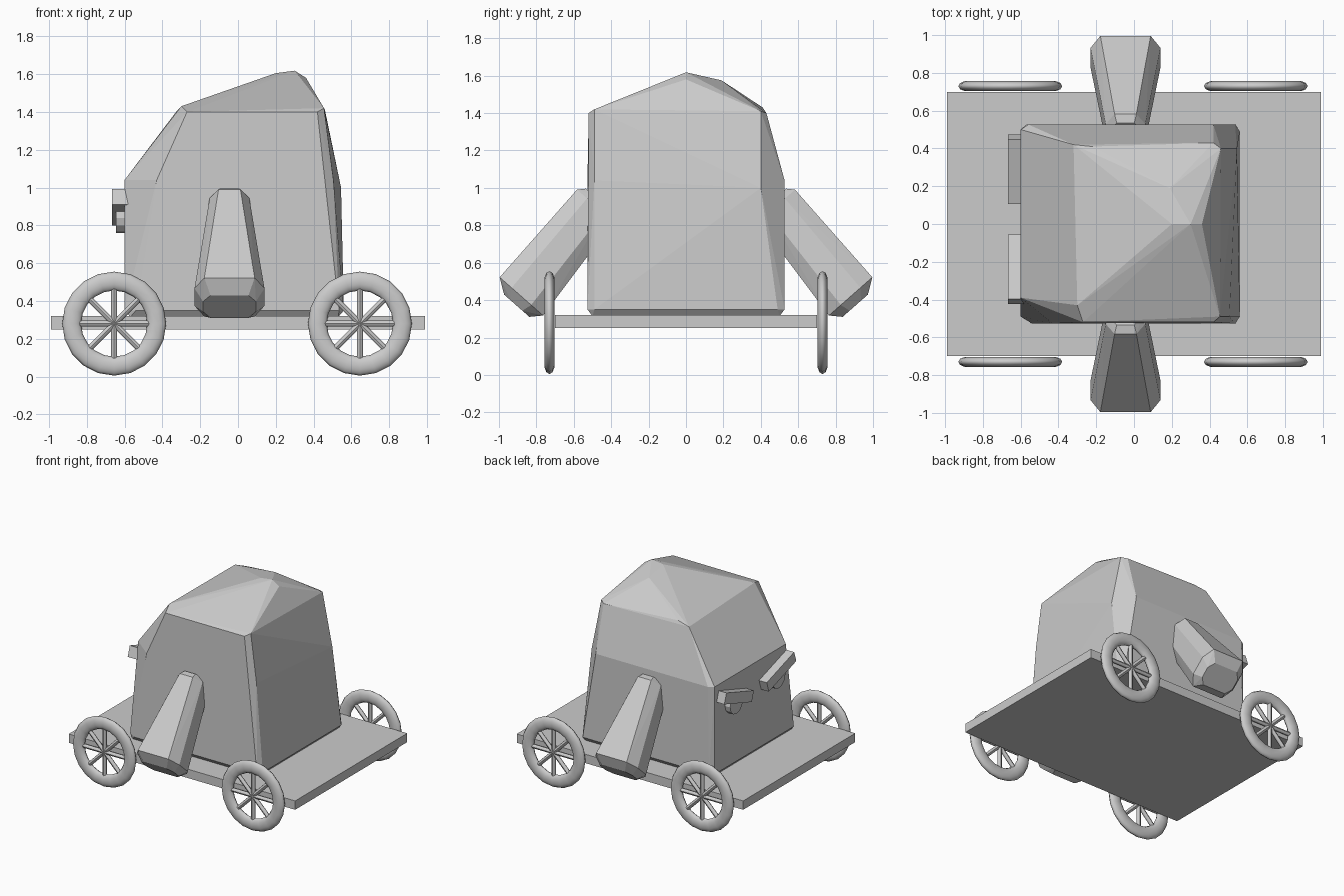
import bpy, bmesh
from math import radians, pi
from mathutils import Vector

if "Cube" in bpy.data.objects:
    bpy.data.objects.remove(bpy.data.objects["Cube"])


def hull(name, pts):
    """Flat-faced solid wrapped around a few corner points."""
    bm = bmesh.new()
    for p in pts:
        bm.verts.new(p)
    res = bmesh.ops.convex_hull(bm, input=bm.verts[:])
    loose = [v for v in bm.verts if not v.link_faces]
    bmesh.ops.delete(bm, geom=loose, context='VERTS')
    bmesh.ops.dissolve_limit(bm, angle_limit=radians(2), verts=bm.verts[:], edges=bm.edges[:])
    bmesh.ops.recalc_face_normals(bm, faces=bm.faces[:])
    me = bpy.data.meshes.new(name)
    bm.to_mesh(me)
    bm.free()
    ob = bpy.data.objects.new(name, me)
    bpy.context.collection.objects.link(ob)
    return ob


def box(name, loc, size, rot=(0, 0, 0)):
    bpy.ops.mesh.primitive_cube_add(size=1, location=loc, rotation=rot)
    ob = bpy.context.object
    ob.name = name
    ob.scale = size
    return ob


# Platform
box("platform", (0, 0, 0.285), (1.98, 1.4, 0.07))

# Body: chamfered block that tapers to an off-centre peak
body = []
for x0, x1, y, z in ((-0.57, 0.53, 0.50, 0.315),):
    body += [(x, s * y, z) for x in (x0, x1) for s in (-1, 1)]
body += [
    # lower rim
    (-0.60, -0.49, 0.35), (-0.54, -0.527, 0.35), (0.535, -0.527, 0.35), (0.56, -0.49, 0.35),
    (0.56, 0.49, 0.35), (0.535, 0.527, 0.35), (-0.57, 0.527, 0.35), (-0.60, 0.50, 0.35),
    # shoulder
    (-0.60, -0.39, 1.04), (-0.43, -0.527, 1.04), (0.43, -0.527, 1.04), (0.505, -0.49, 1.04),
    (0.545, 0.40, 1.0), (0.42, 0.527, 1.04), (-0.56, 0.527, 1.04), (-0.60, 0.50, 1.04),
    # eaves
    (-0.30, -0.43, 1.43), (-0.27, -0.52, 1.40), (0.42, -0.52, 1.40), (0.455, -0.49, 1.42),
    (0.46, 0.40, 1.41), (0.42, 0.43, 1.40), (-0.22, 0.41, 1.43), (-0.32, 0.42, 1.41),
    # peak
    (0.20, 0.0, 1.605), (0.30, 0.0, 1.618), (0.36, 0.0, 1.58), (0.19, 0.19, 1.575),
]
hull("body", body)

# Arms: tapered eight-sided bars leaning outwards
for side, name in ((-1, "front_arm"), (1, "back_arm")):
    pts = []
    # outward centre, height, half width, half thickness, panel ratio
    for o, z, w, h, k in ((0.46, 0.93, 0.085, 0.10, 0.55), (0.485, 0.905, 0.105, 0.13, 0.55),
                          (0.88, 0.42, 0.185, 0.155, 0.72), (0.905, 0.37, 0.14, 0.09, 0.72)):
        for a, b in ((k, 1), (1, 0.45)):
            for i in (-1, 1):
                for j in (-1, 1):
                    pts.append((-0.045 + i * a * w,
                                side * (o + 0.75 * j * b * h), z + 0.66 * j * b * h))
    hull(name, pts)

# Brows and eyes on the -x face
for side, name in ((1, "back"), (-1, "front")):
    y = 0.025 + side * 0.265
    box(name + "_brow", (-0.62, y, 0.895), (0.095, 0.36, 0.085), (side * radians(18), 0, 0))
    bpy.ops.mesh.primitive_cylinder_add(vertices=12, radius=0.08, depth=0.07,
                                        location=(-0.61, y, 0.84), rotation=(0, pi / 2, 0))
    bpy.context.object.name = name + "_eye"

# Wheels: flattened ring with eight spokes
for cx, xn in ((-0.655, "left"), (0.645, "right")):
    for cy, yn in ((-0.73, "front"), (0.73, "back")):
        loc = (cx, cy, 0.28)
        parts = []
        for i in range(4):
            bpy.ops.mesh.primitive_cylinder_add(vertices=8, radius=0.016, depth=0.38, location=loc,
                                                rotation=(0, i * pi / 4, 0))
            parts.append(bpy.context.object)
        bpy.ops.mesh.primitive_torus_add(major_segments=20, minor_segments=10, major_radius=0.225,
                                         minor_radius=0.05, location=loc, rotation=(pi / 2, 0, 0))
        wheel = bpy.context.object
        wheel.scale.z = 0.56
        for p in parts:
            p.select_set(True)
        bpy.ops.object.join()
        wheel.name = yn + "_" + xn + "_wheel"
        bpy.ops.object.shade_smooth_by_angle(angle=radians(50))
